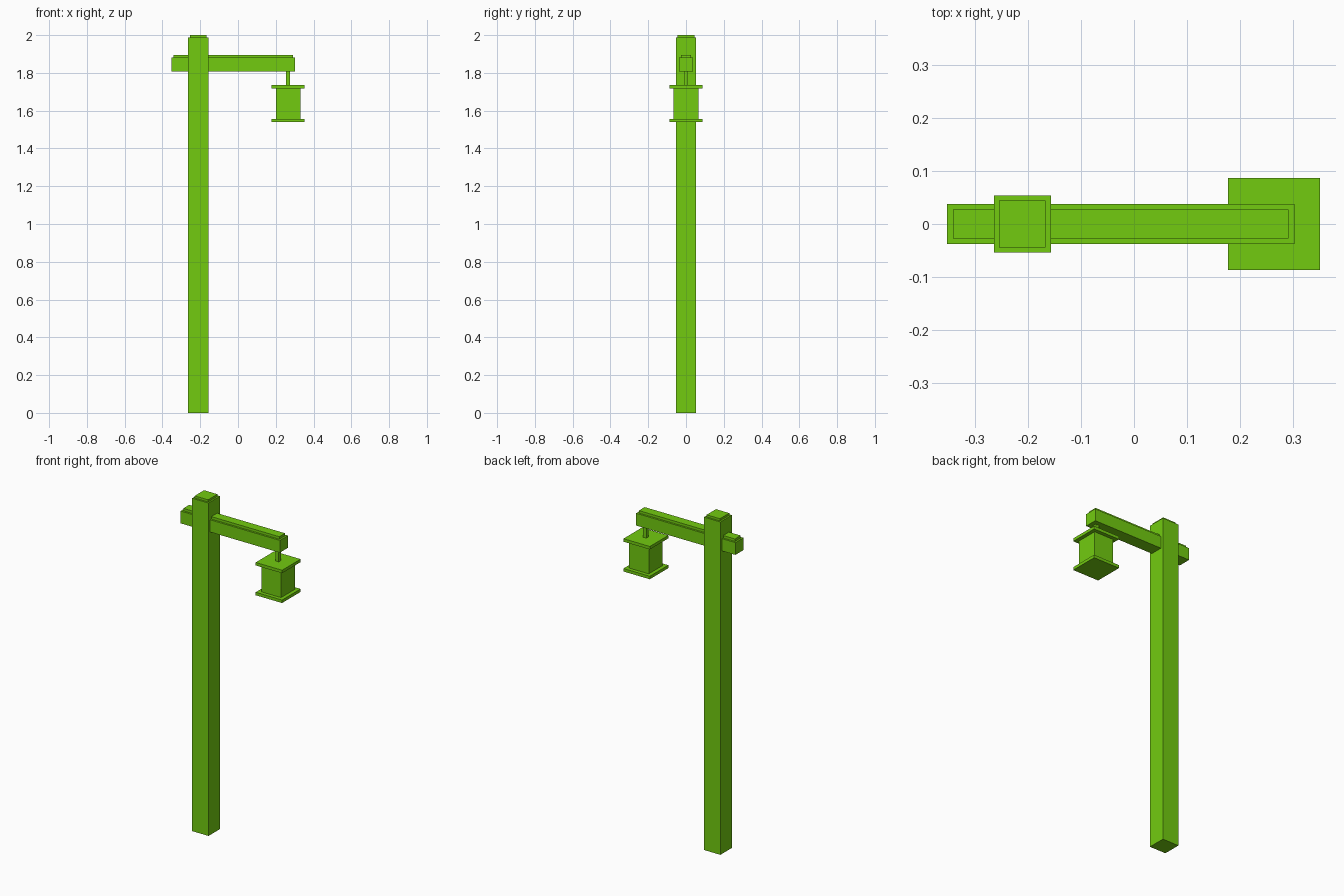
import bpy
from mathutils import Vector

cube = bpy.data.objects.get("Cube")
if cube:
    bpy.data.objects.remove(cube, do_unlink=True)

green = bpy.data.materials.new("leaf_green")
green.use_nodes = True
colour = (0.168, 0.597, 0.005, 1)
green.diffuse_color = colour
green.node_tree.nodes["Principled BSDF"].inputs["Base Color"].default_value = colour


def box(name, x0, x1, half_depth, z0, z1):
    """Flat-sided block, symmetric front to back."""
    bpy.ops.mesh.primitive_cube_add(size=1)
    ob = bpy.context.object
    ob.name = name
    size = Vector((x1 - x0, 2 * half_depth, z1 - z0))
    centre = Vector(((x0 + x1) / 2, 0, (z0 + z1) / 2))
    for v in ob.data.vertices:
        v.co = v.co * size + centre
    ob.data.materials.append(green)
    return ob


def square(name, x, half, z0, z1):
    """Square block centred on x."""
    return box(name, x - half, x + half, half, z0, z1)


POST_X, LAMP_X = -0.211, 0.265

# Post with a stepped top
square("post", POST_X, 0.054, 0, 1.987)
square("post_cap", POST_X, 0.044, 1.987, 2)

# Cross arm running through the post, with a raised strip on top
box("arm", -0.353, 0.303, 0.038, 1.808, 1.881)
box("arm_top_strip", -0.342, 0.292, 0.027, 1.881, 1.896)

# Hanging lantern
square("lantern_hanger", LAMP_X, 0.011, 1.735, 1.808)
square("lantern_roof", LAMP_X, 0.087, 1.717, 1.735)
square("lantern_body", LAMP_X, 0.065, 1.557, 1.717)
square("lantern_base", LAMP_X, 0.087, 1.539, 1.557)
